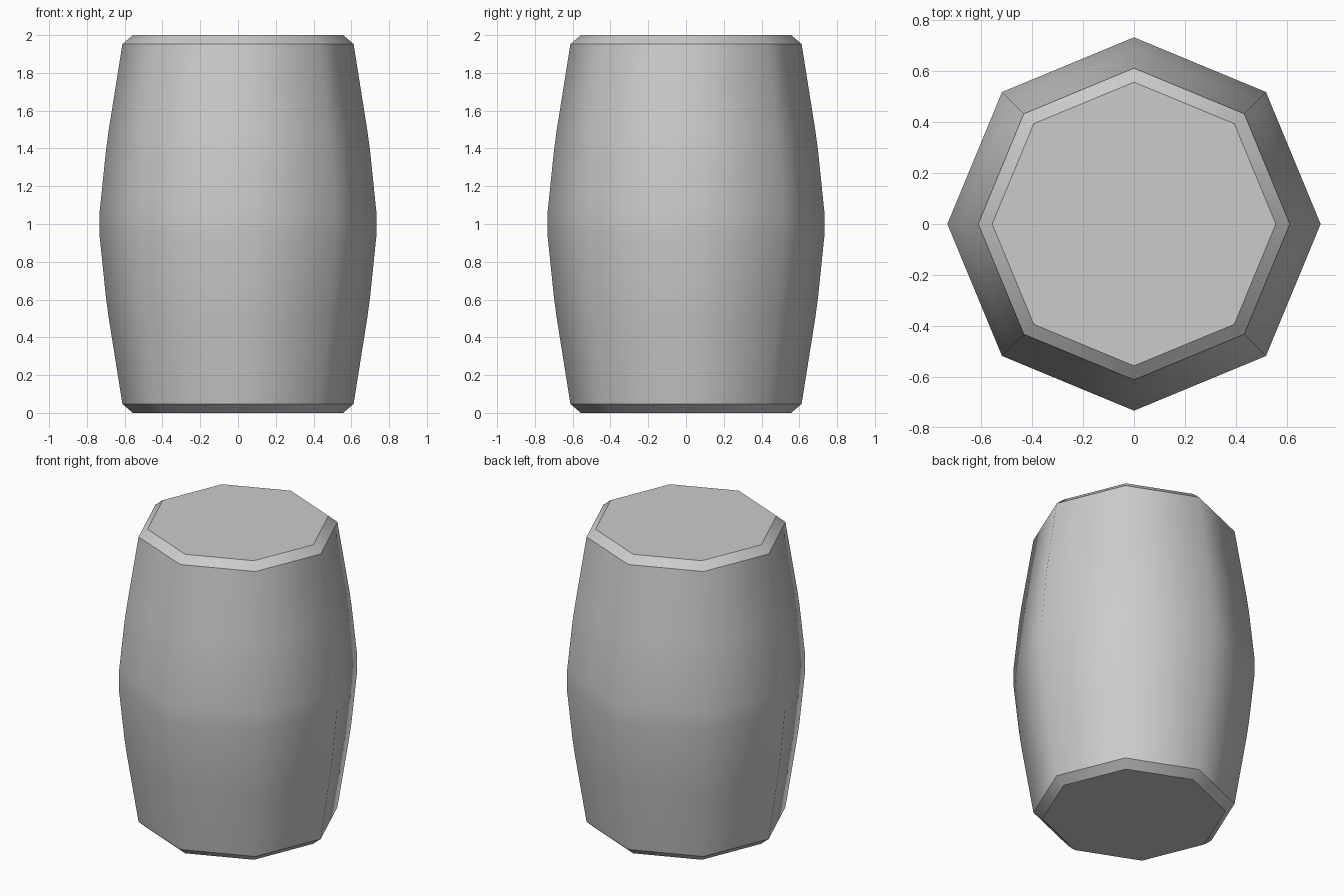
import bpy, bmesh
from math import cos, sin, tau

if "Cube" in bpy.data.objects:
    bpy.data.objects.remove(bpy.data.objects["Cube"])

SIDES = 8
# lower half of the barrel profile (radius, height), mirrored about z = 1
lower = [(0.557, 0.0), (0.612, 0.047), (0.684, 0.50), (0.699, 0.61), (0.733, 0.94)]
profile = lower + [(r, 2 - z) for r, z in reversed(lower)]

bm = bmesh.new()
rings = [[bm.verts.new((r * cos(tau * i / SIDES), r * sin(tau * i / SIDES), z))
          for i in range(SIDES)] for r, z in profile]

# curved staves and chamfered rims, smooth shaded
for a, b in zip(rings, rings[1:]):
    for i in range(SIDES):
        j = (i + 1) % SIDES
        bm.faces.new((a[i], a[j], b[j], b[i])).smooth = True

# flat lids
bm.faces.new(rings[0][::-1])
bm.faces.new(rings[-1])

# crisp rim edges
for ring in (rings[0], rings[1], rings[-2], rings[-1]):
    for i in range(SIDES):
        bm.edges.get((ring[i], ring[(i + 1) % SIDES])).smooth = False

mesh = bpy.data.meshes.new("barrel")
bm.to_mesh(mesh)
bm.free()
bpy.context.collection.objects.link(bpy.data.objects.new("barrel", mesh))
